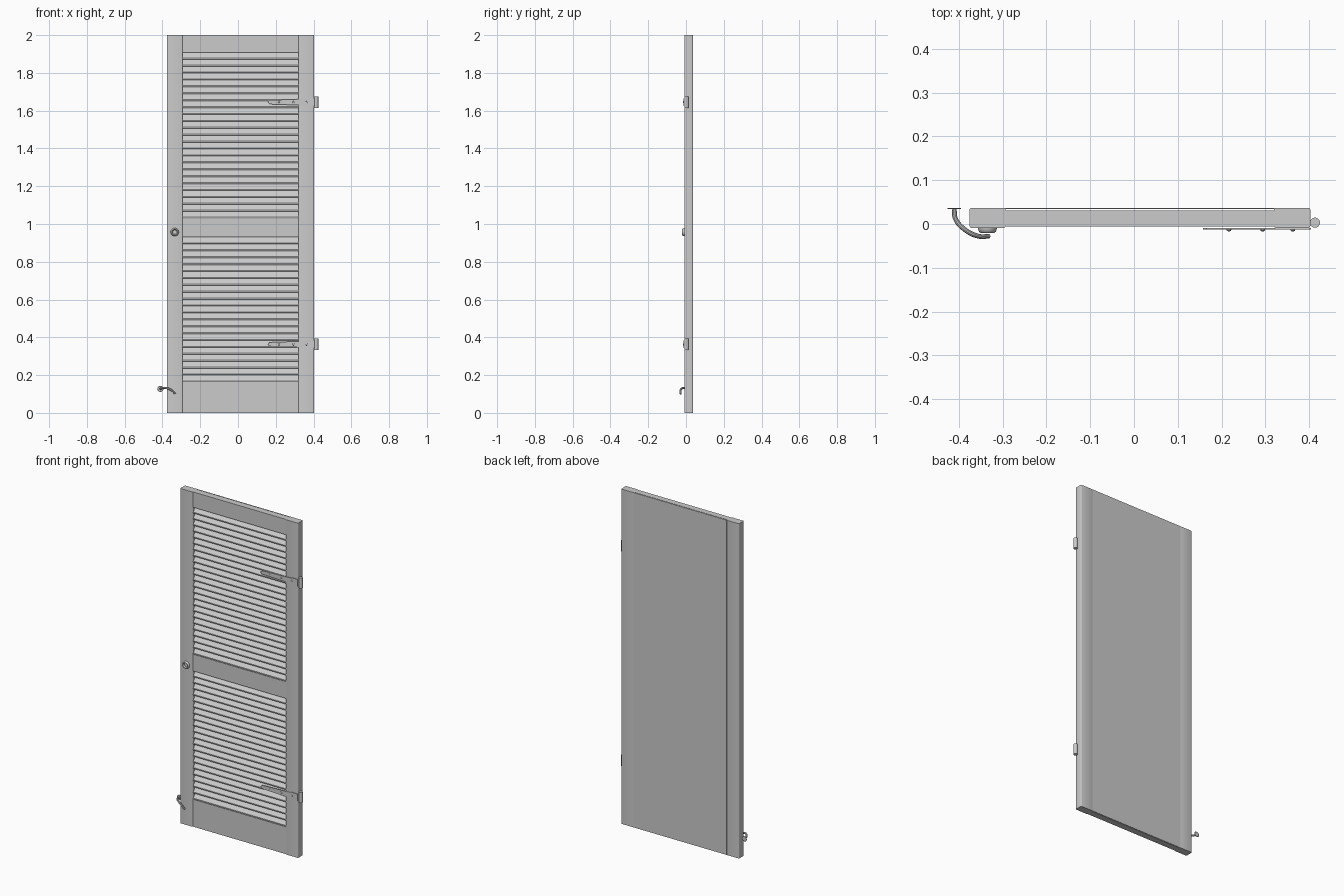
import bpy, bmesh, math
from mathutils import Vector

if "Cube" in bpy.data.objects:
    bpy.data.objects.remove(bpy.data.objects["Cube"])


def make(name, bm, smooth=False):
    bmesh.ops.recalc_face_normals(bm, faces=bm.faces)
    me = bpy.data.meshes.new(name)
    bm.to_mesh(me)
    bm.free()
    ob = bpy.data.objects.new(name, me)
    bpy.context.collection.objects.link(ob)
    if smooth:
        bpy.ops.object.select_all(action='DESELECT')
        bpy.context.view_layer.objects.active = ob
        ob.select_set(True)
        bpy.ops.object.shade_smooth_by_angle(angle=math.radians(35))
    return ob


def add_prism(bm, pts, vec):
    # extrude a closed 3D outline along vec
    f = bm.faces.new([bm.verts.new(p) for p in pts])
    new = bmesh.ops.extrude_face_region(bm, geom=[f])['geom']
    bmesh.ops.translate(bm, vec=vec, verts=[v for v in new if isinstance(v, bmesh.types.BMVert)])


def box(name, x0, x1, y0, y1, z0, z1, bevel=0.0):
    bm = bmesh.new()
    add_prism(bm, [(x0, y0, z0), (x1, y0, z0), (x1, y1, z0), (x0, y1, z0)], (0, 0, z1 - z0))
    if bevel:
        # round only the long vertical edges
        edges = [e for e in bm.edges if abs(e.verts[0].co.z - e.verts[1].co.z) > 0.01]
        bmesh.ops.bevel(bm, geom=edges, offset=bevel, segments=3, profile=0.5, affect='EDGES')
    return make(name, bm, bevel > 0)


def lathe(name, x, z, profile, n=32):
    # profile of (radius, y) spun around a front-to-back axis
    bm = bmesh.new()
    vs = [bm.verts.new((x + r, y, z)) for r, y in profile]
    es = [bm.edges.new(p) for p in zip(vs, vs[1:])]
    bmesh.ops.spin(bm, geom=vs + es, cent=(x, 0, z), axis=(0, 1, 0), angle=math.tau, steps=n)
    bmesh.ops.remove_doubles(bm, verts=bm.verts, dist=1e-5)
    return make(name, bm, True)


# frame
box("left_stile", -0.376, -0.293, -0.009, 0.037, 0, 2, 0.005)
box("right_stile", 0.32, 0.403, -0.009, 0.037, 0, 2, 0.005)
for name, z0, z1 in (("bottom_rail", 0, 0.163), ("middle_rail", 0.93, 1.03), ("top_rail", 1.908, 2)):
    box(name, -0.293, 0.32, -0.006, 0.031, z0, z1)
box("back_panel", -0.295, 0.322, 0.034, 0.037, 0, 2)


# tilted slats, low edge at the front
def louvers(name, z0, z1, count):
    bm = bmesh.new()
    pitch = (z1 - z0) / count
    for i in range(count):
        z = z0 + i * pitch
        prof = [(-0.003, z), (-0.004, z + 0.002), (-0.004, z + 0.007), (-0.002, z + 0.009),
                (0.024, z + pitch + 0.004), (0.029, z + pitch), (0.003, z)]
        if i == count - 1:
            prof = [(y, min(q, z1 + 0.003)) for y, q in prof]
        add_prism(bm, [(-0.293, y, q) for y, q in prof], (0.613, 0, 0))
    make(name, bm)


louvers("upper_louvers", 1.03, 1.908, 24)
louvers("lower_louvers", 0.163, 0.93, 21)

# strap hinges with rivets and barrel
for label, z in (("upper", 1.645), ("lower", 0.363)):
    bm = bmesh.new()
    outline = [(0.404, -0.02), (0.404, 0.02), (0.365, 0.02), (0.355, 0.017), (0.18, 0.011), (0.166, 0.009),
               (0.158, 0), (0.166, -0.009), (0.18, -0.011), (0.355, -0.017), (0.365, -0.02)]
    add_prism(bm, [(x, -0.0095, z + dz) for x, dz in outline], (0, -0.0035, 0))
    make(label + "_hinge_strap", bm)
    for k, x in enumerate((0.217, 0.294, 0.363)):
        lathe(f"{label}_hinge_rivet_{k + 1}", x, z,
              [(0, -0.017), (0.003, -0.0165), (0.005, -0.015), (0.0055, -0.012)], 16)
    bm = bmesh.new()
    bmesh.ops.create_cone(bm, cap_ends=True, segments=32, radius1=0.0115, radius2=0.0115, depth=0.062)
    bmesh.ops.translate(bm, vec=(0.4135, 0.003, z), verts=bm.verts)
    make(label + "_hinge_barrel", bm, True)

# round door pull
lathe("door_pull", -0.335, 0.957,
      [(0, -0.012), (0.011, -0.012), (0.013, -0.017), (0.016, -0.02), (0.019, -0.018),
       (0.021, -0.013), (0.022, -0.008)])

# curved hook handle and its end discs
cu = bpy.data.curves.new("hook_path", 'CURVE')
cu.dimensions = '3D'
cu.bevel_depth = 0.0055
cu.bevel_resolution = 3
cu.use_fill_caps = True
sp = cu.splines.new('BEZIER')
path = [(-0.411, 0.034, 0.127), (-0.408, 0.012, 0.129), (-0.385, -0.014, 0.132),
        (-0.355, -0.028, 0.122), (-0.332, -0.028, 0.101)]
sp.bezier_points.add(len(path) - 1)
for bp, p in zip(sp.bezier_points, path):
    bp.co = Vector(p)
    bp.handle_left_type = bp.handle_right_type = 'AUTO'
tmp = bpy.data.objects.new("hook_path", cu)
bpy.context.collection.objects.link(tmp)
bpy.context.view_layer.update()
me = bpy.data.meshes.new_from_object(tmp.evaluated_get(bpy.context.evaluated_depsgraph_get()))
bm = bmesh.new()
bm.from_mesh(me)
bpy.data.objects.remove(tmp)
bpy.data.meshes.remove(me)
make("hook_handle", bm, True)
lathe("hook_end_disc", -0.411, 0.127, [(0, 0.034), (0.014, 0.034), (0.016, 0.0355), (0.014, 0.037), (0, 0.037)])
